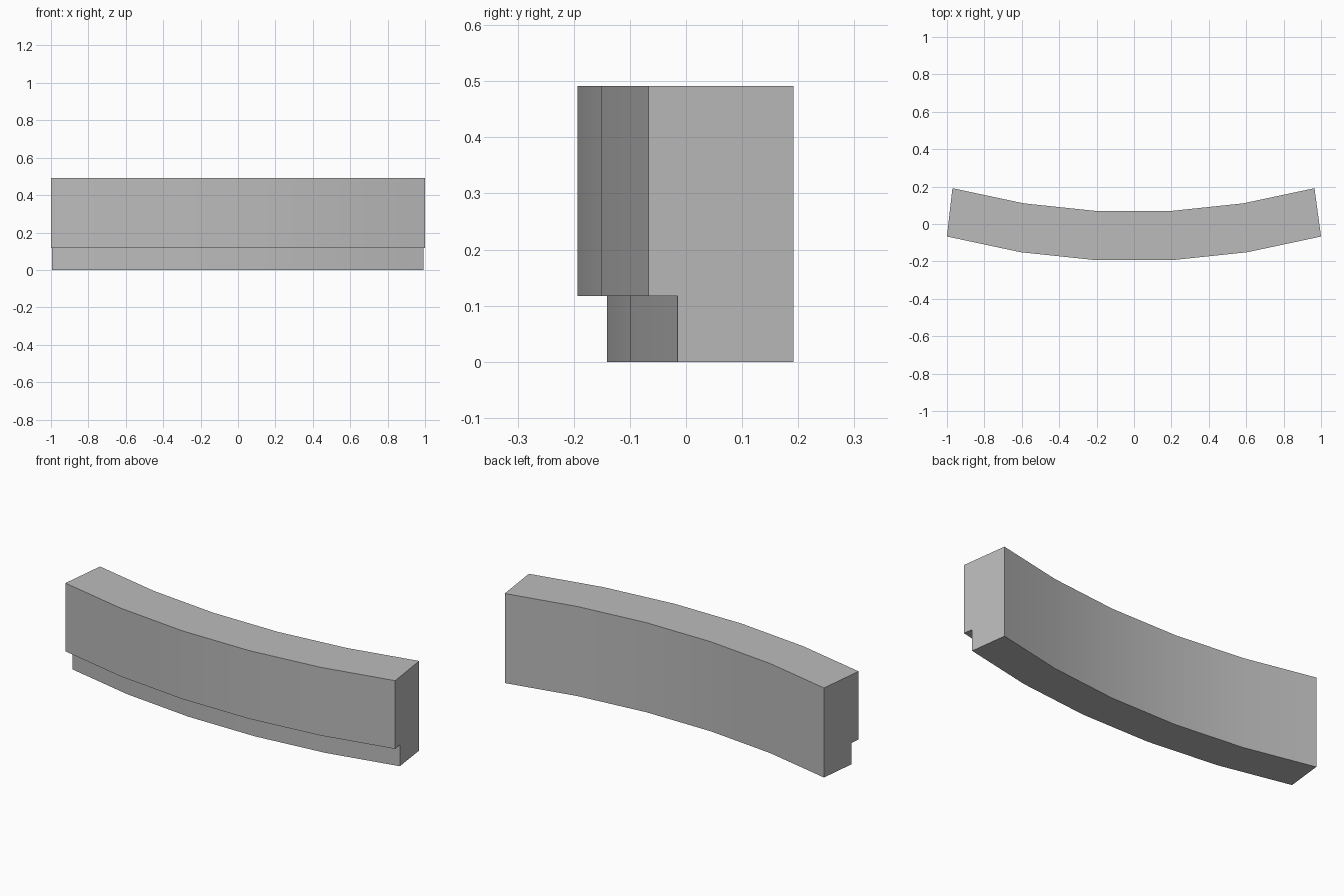
import bpy
import bmesh
from math import sin, cos, radians

cube = bpy.data.objects.get("Cube")
if cube:
    bpy.data.objects.remove(cube, do_unlink=True)

# Plain grey material
grey = bpy.data.materials.new("light_grey")
grey.use_nodes = True
colour = (0.5, 0.5, 0.5, 1)
grey.diffuse_color = colour
grey.node_tree.nodes["Principled BSDF"].inputs["Base Color"].default_value = colour

SEGMENTS = 5
HALF_ANGLE = radians(15)
HEIGHT, STEP = 0.491, 0.117

# Arcs: left end x, right end x, y at the ends
FRONT = (-1.0, 1.0, -0.067)
STEP_FRONT = (-0.994, 0.992, -0.015)
STEP_BACK = STEP_FRONT
BACK = (-0.971, 0.965, 0.1915)


def arc_point(arc, i):
    """Point i along a shallow arc bulging towards the front."""
    left, right, end_y = arc
    a = HALF_ANGLE * (2 * i / SEGMENTS - 1)
    half = (right - left) / 2
    radius = half / sin(HALF_ANGLE)
    x = (left + right) / 2 + radius * sin(a)
    return x, end_y - radius * (cos(a) - cos(HALF_ANGLE))


# Stepped cross-section swept along the arcs
section = [(FRONT, HEIGHT), (FRONT, STEP), (STEP_BACK, STEP),
           (STEP_FRONT, 0), (BACK, 0), (BACK, HEIGHT)]
bm = bmesh.new()
rings = [[bm.verts.new((*arc_point(arc, i), z)) for arc, z in section]
         for i in range(SEGMENTS + 1)]
count = len(section)
for a, b in zip(rings, rings[1:]):
    for k in range(count):
        n = (k + 1) % count
        bm.faces.new((a[k], a[n], b[n], b[k]))

# End caps
bm.faces.new(rings[0])
bm.faces.new(rings[-1])
bmesh.ops.recalc_face_normals(bm, faces=bm.faces)

mesh = bpy.data.meshes.new("curved_block")
bm.to_mesh(mesh)
bm.free()
mesh.materials.append(grey)
block = bpy.data.objects.new("curved_block", mesh)
bpy.context.collection.objects.link(block)

# Smooth along the curve, sharp at the edges
bpy.ops.object.select_all(action="DESELECT")
block.select_set(True)
bpy.context.view_layer.objects.active = block
bpy.ops.object.shade_smooth_by_angle(angle=radians(30))
